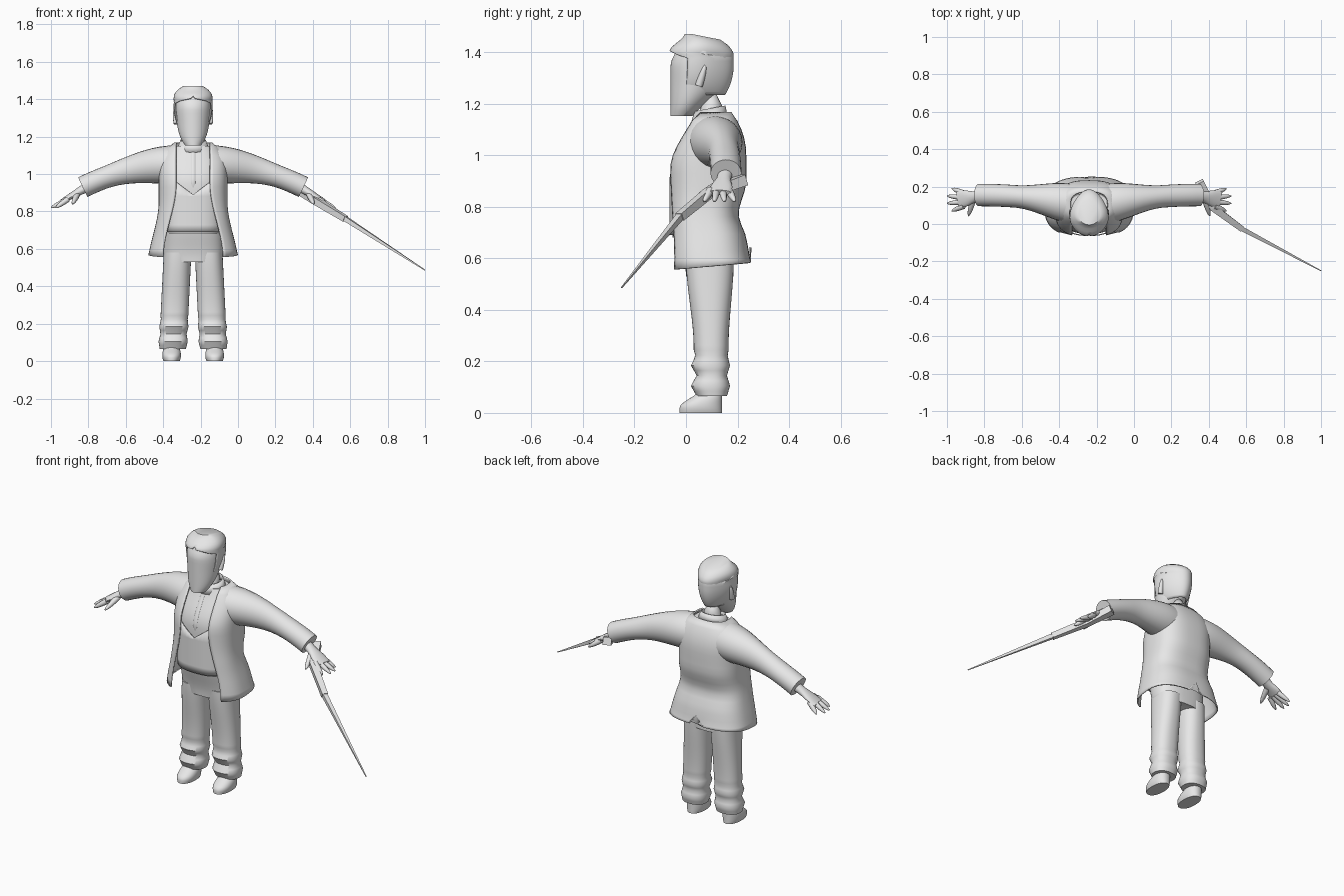
import bpy, bmesh, math
from mathutils import Vector

cube = bpy.data.objects.get("Cube")
if cube:
    bpy.data.objects.remove(cube, do_unlink=True)

CENTRE = -0.24  # body centre line in x

grey = bpy.data.materials.new("plain_grey")
grey.use_nodes = True
grey.diffuse_color = (0.8, 0.8, 0.8, 1)
grey.node_tree.nodes["Principled BSDF"].inputs["Base Color"].default_value = grey.diffuse_color


# Shaping rules
def ease(value, start, end):
    """Smooth rise from zero at start to one at end."""
    t = min(1, max(0, (value - start) / (end - start)))
    return t * t * (3 - 2 * t)


def dome(value, start, end):
    """One at start, rounding off to zero at end."""
    t = min(1, max(0, (value - start) / (end - start)))
    return math.sqrt(1 - t * t)


def steps(start, end, count):
    return [start + (end - start) * i / count for i in range(count + 1)]


def measure(rule, value):
    return rule(value) if callable(rule) else rule


def skin(name, rows, closed=True, bottom=True, top=True, thickness=0, smooth=True):
    """Bridge rows of points into one surface."""
    bm = bmesh.new()
    rings = [[bm.verts.new(point) for point in row] for row in rows]
    count = len(rings[0])
    for lower, upper in zip(rings, rings[1:]):
        for i in range(count if closed else count - 1):
            j = (i + 1) % count
            bm.faces.new((lower[i], lower[j], upper[j], upper[i]))
    if bottom:
        bm.faces.new(rings[0])
    if top:
        bm.faces.new(rings[-1])
    bmesh.ops.remove_doubles(bm, verts=bm.verts, dist=0.0003)
    bmesh.ops.recalc_face_normals(bm, faces=bm.faces)
    mesh = bpy.data.meshes.new(name)
    bm.to_mesh(mesh)
    bm.free()
    mesh.materials.append(grey)
    part = bpy.data.objects.new(name, mesh)
    bpy.context.collection.objects.link(part)
    if thickness:
        solid = part.modifiers.new("thickness", "SOLIDIFY")
        solid.thickness = thickness
        solid.offset = 0
    if smooth:
        bpy.ops.object.select_all(action="DESELECT")
        part.select_set(True)
        bpy.context.view_layer.objects.active = part
        bpy.ops.object.shade_smooth_by_angle(angle=math.radians(50))


def loft(name, heights, width, front, back, middle=CENTRE, gap=None, power=2, tweak=None, **options):
    """Stack rounded rings whose size follows rules of height; gap opens the front."""
    count = 48
    rows = []
    for z in heights:
        half, near, far = measure(width, z), measure(front, z), measure(back, z)
        start = math.asin(min(0.9, gap(z) / half) ** (power / 2)) if gap else 0
        row = []
        for angle in steps(start, 2 * math.pi - start, count):
            s, c = math.sin(angle), math.cos(angle)
            point = Vector((measure(middle, z) + half * math.copysign(abs(s) ** (2 / power), s),
                            (near + far) / 2 - (far - near) / 2 * math.copysign(abs(c) ** (2 / power), c), z))
            if tweak:
                tweak(point)
            row.append(point)
        rows.append(row if gap else row[:-1])
    skin(name, rows, closed=not gap, **options)


def tube(name, points, wide, tall, count=16, turn=0, **options):
    """Sweep an ellipse along points; radii are rules of the fraction travelled."""
    points = [Vector(point) for point in points]
    last = len(points) - 1
    rows = []
    for i, point in enumerate(points):
        along = (points[min(i + 1, last)] - points[max(i - 1, 0)]).normalized()
        side = along.cross(Vector((0, 0, 1))).normalized()
        up = side.cross(along)
        angles = [turn + angle for angle in steps(0, 2 * math.pi, count)[:-1]]
        rows.append([point + side * measure(wide, i / last) * math.cos(angle)
                     + up * measure(tall, i / last) * math.sin(angle) for angle in angles])
    skin(name, rows, **options)


def rounded_rod(name, base, tip, radius):
    base, tip = Vector(base), Vector(tip)

    def size(t):
        return radius * dome(t, 0, 1.02)
    tube(name, [base.lerp(tip, t) for t in steps(0, 1, 7)], size, size, count=10)


# Head: face, hair cap and neck
def narrow_back(point):
    point.x = CENTRE + (point.x - CENTRE) * (1 - 0.3 * ease(point.y, 0, 0.2))
    if point.z > 1.4:
        point.z -= 0.2 * max(0, point.y - 0.02)


def hair_width(z):
    return 0.106 * dome(z, 1.37, 1.2) * dome(z, 1.42, 1.48)


loft("face", steps(1.153, 1.42, 14), lambda z: 0.095 * dome(z, 1.35, 1.13),
     lambda z: 0.03 * ease(z, 1.35, 1.43) - 0.06, lambda z: 0.15 * ease(z, 1.1, 1.3), tweak=narrow_back)
loft("hair", steps(1.235, 1.468, 18), hair_width, lambda z: 0.06 * ease(z, 1.4, 1.47) - 0.063,
     lambda z: 0.182 * dome(z, 1.35, 1.15) * dome(z, 1.42, 1.49),
     gap=lambda z: 0.9 * hair_width(z) * ease(z, 1.41, 1.38),
     tweak=narrow_back, bottom=False, thickness=0.006)
tube("neck", [(CENTRE, 0.09, 1.12), (CENTRE, 0.1, 1.19), (CENTRE, 0.1, 1.27)], 0.046, 0.043)


# Shirt, collar, placket and waistcoat
def chest(z):
    return 0.1 * ease(z, 0.95, 1.2) - 0.066


def spine(z):
    waist = 0.03 * ease(z, 0.67, 0.77) * ease(z, 0.9, 0.77)
    return (0.23 + 0.02 * ease(z, 0.7, 0.55) - waist) * dome(z, 1, 1.25)


def tilt_collar(point):
    point.z += 0.2 * (point.y - 0.09)


def cut_vee(point):
    if point.z > 0.91:
        point.z = 0.89 + min(0.09, 0.75 * abs(point.x - CENTRE))


def shirt_front(z):
    return chest(z) + 0.014


loft("shirt", steps(0.68, 1.15, 14), lambda z: 0.15 * dome(z, 1, 1.2), shirt_front,
     lambda z: spine(z) - 0.02, power=2.6)
loft("collar", (1.13, 1.18), lambda z: 0.085 - 0.4 * (z - 1.13), lambda z: 0.02 + 0.3 * (z - 1.13),
     lambda z: 0.16 - 0.2 * (z - 1.13), tweak=tilt_collar, bottom=False, top=False, thickness=0.006)
tube("placket", [(CENTRE, shirt_front(z), z) for z in steps(0.9, 1.15, 10)], 0.012, 0.004, count=8)
loft("waistcoat", steps(0.69, 0.92, 6), 0.155, lambda z: chest(z) + 0.005, 0.19, power=2.6,
     tweak=cut_vee, bottom=False, top=False, thickness=0.006)


# Coat body, open at the front with a notch in the back hem
def shape_hem(point):
    if point.z < 0.57:
        point.z += 0.09 * point.y
        if point.y > 0.1:
            point.z += 0.06 * max(0, 1 - abs(point.x - CENTRE) / 0.045)


loft("coat", steps(0.56, 1.165, 18),
     lambda z: (0.18 + 0.06 * ease(z, 0.85, 0.5)) * dome(z, 1.04, 1.19), chest, spine,
     gap=lambda z: 0.09 + 0.07 * ease(z, 0.95, 0.55), power=2.7, tweak=shape_hem,
     bottom=False, top=False, thickness=0.008)

# Trousers seat
loft("trouser_seat", steps(0.53, 0.72, 8), lambda z: 0.16 * dome(z, 0.57, 0.5),
     lambda z: -0.04 * ease(z, 0.53, 0.75), 0.185, power=2.5)


# Rumpled folds near the trouser hem
def fold(z):
    return math.cos(2 * math.pi * (z - 0.185) / 0.08) * ease(z, 0.25, 0.2)


for side, label in ((-1, "right"), (1, "left")):
    def at(offset, y, z):
        return (CENTRE + side * offset, y, z)

    # Leg and shoe
    loft(label + "_trouser_leg", steps(0.065, 0.58, 26), lambda z: 0.074 + 0.004 * fold(z),
         lambda z: 0.03 - 0.03 * ease(z, 0.25, 0.6) - 0.011 * fold(z),
         lambda z: 0.165 + 0.02 * ease(z, 0.25, 0.6) + 0.006 * fold(z),
         middle=lambda z: CENTRE + side * (0.112 - 0.05 * z), power=2.3)
    loft(label + "_shoe", steps(0, 0.085, 9), lambda z: 0.05 * dome(z, 0.03, 0.1) * dome(z, 0.03, -0.03),
         lambda z: 0.075 * ease(z, 0.02, 0.09) - 0.025, 0.14,
         middle=CENTRE + side * 0.115, power=2.2)

    # Ear
    rounded_rod(label + "_ear", at(0.09, 0.05, 1.27), at(0.1, 0.075, 1.35), 0.015)

    # Sleeve
    tube(label + "_sleeve", [at(0.1 + 0.49 * t, 0.155 - 0.045 * (1 - t) ** 2, 1.05 - 0.12 * t * t)
                             for t in steps(0, 1, 14)],
         lambda t: 0.06 + 0.045 * ease(t, 0.6, 0), lambda t: 0.058 + 0.045 * ease(t, 0.8, 0), count=24)

    # Hand: palm, fingers and thumb
    tube(label + "_palm", [at(0.56 + 0.14 * t, 0.155 - 0.025 * t, 0.935 - 0.08 * t) for t in steps(0, 1, 8)],
         lambda t: 0.028 + 0.017 * ease(t, 0.3, 0.8), lambda t: 0.027 - 0.016 * t)
    for number, spread in enumerate(steps(-1.5, 1.5, 3)):
        rounded_rod(f"{label}_finger_{number + 1}", at(0.67, 0.13 + 0.023 * spread, 0.865),
                    at(0.763 - 0.013 * spread ** 2, 0.13 + 0.04 * spread, 0.82), 0.015)
    rounded_rod(label + "_thumb", at(0.62, 0.13, 0.89), at(0.645, 0.043, 0.84), 0.016)

# Wand: bent square grip and tapering rod
tube("wand_grip", [(0.35, 0.225, 0.904), (0.42, 0.09, 0.855), (0.575, -0.025, 0.76)],
     lambda t: 0.032 - 0.01 * t, lambda t: 0.03 - 0.008 * t, count=4, turn=math.pi / 4, smooth=False)
tube("wand_rod", [(0.56, -0.017, 0.77), (1, -0.25, 0.486)], lambda t: 0.018 - 0.015 * t,
     lambda t: 0.018 - 0.015 * t, count=4, turn=math.pi / 4, smooth=False)
